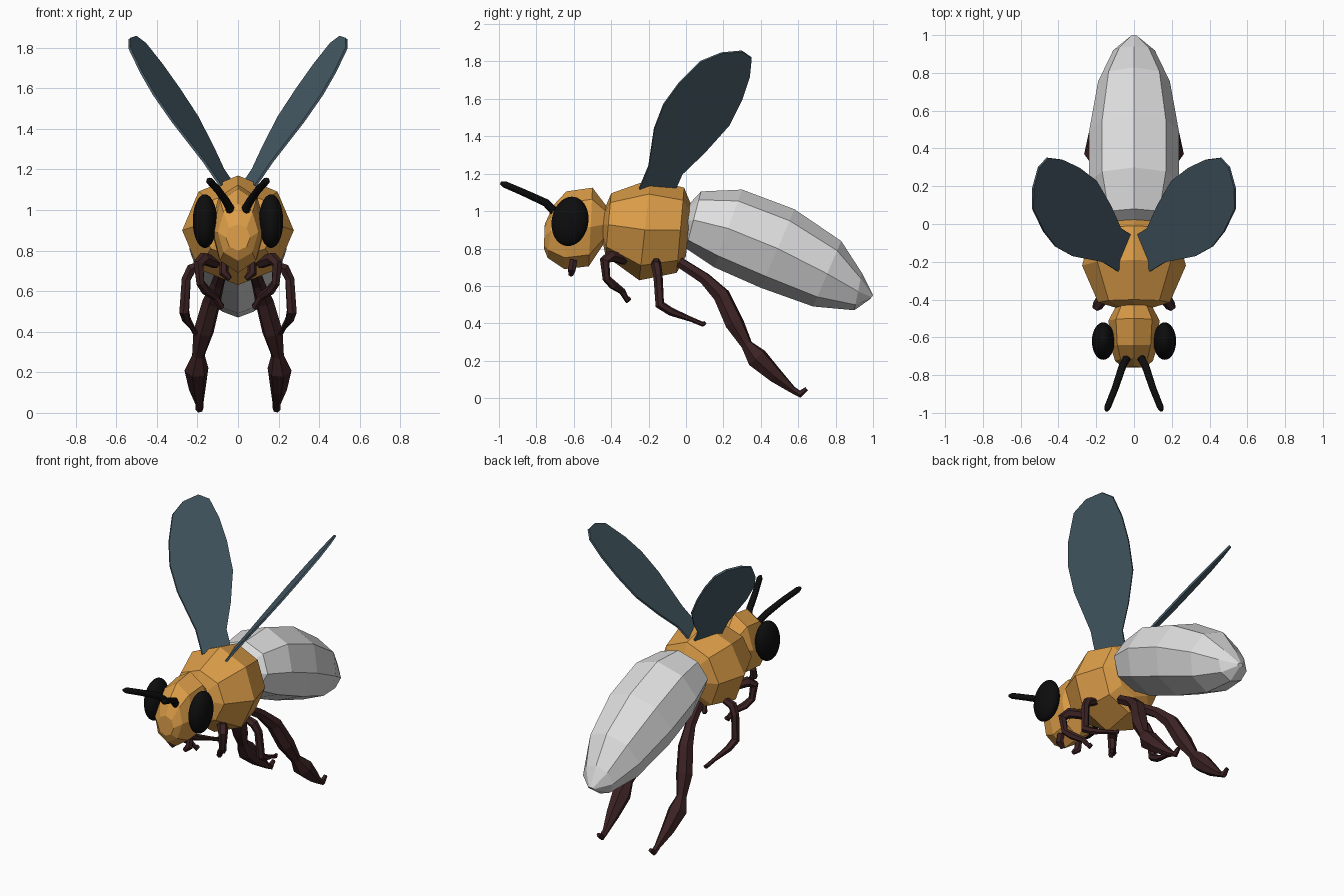
import bpy, bmesh
from math import cos, sin, pi, radians
from mathutils import Vector

cube = bpy.data.objects.get("Cube")
if cube:
    bpy.data.objects.remove(cube)


def material(name, rgb):
    m = bpy.data.materials.new(name)
    m.use_nodes = True
    m.diffuse_color = (*rgb, 1)
    m.node_tree.nodes["Principled BSDF"].inputs["Base Color"].default_value = (*rgb, 1)
    return m


GOLD = material("golden_yellow", (0.72, 0.34, 0.065))
WHITE = material("pale_grey", (0.73, 0.73, 0.73))
TEAL = material("dark_teal", (0.065, 0.11, 0.14))
BROWN = material("dark_red_brown", (0.045, 0.016, 0.017))
BLACK = material("black", (0.004, 0.004, 0.004))


def add_object(name, mesh, mat):
    mesh.materials.clear()
    mesh.materials.append(mat)
    ob = bpy.data.objects.new(name, mesh)
    bpy.context.collection.objects.link(ob)
    return ob


def finish(name, bm, mat, smooth=False):
    bmesh.ops.recalc_face_normals(bm, faces=bm.faces)
    for f in bm.faces:
        f.smooth = smooth
    mesh = bpy.data.meshes.new(name)
    bm.to_mesh(mesh)
    bm.free()
    return add_object(name, mesh, mat)


def body(name, rings, mat, sides=8):
    """Faceted loft; each ring is top y, top z, bottom y, bottom z, half width."""
    bm = bmesh.new()
    loops = []
    for ty, tz, by, bz, w in rings:
        top, bottom = Vector((0, ty, tz)), Vector((0, by, bz))
        mid, up = (top + bottom) / 2, (top - bottom) / 2
        loops.append([bm.verts.new(mid + up * cos(2 * pi * i / sides)
                                   + Vector((w * sin(2 * pi * i / sides), 0, 0)))
                      for i in range(sides)])
    for a, b in zip(loops, loops[1:]):
        for i in range(sides):
            j = (i + 1) % sides
            bm.faces.new((a[i], a[j], b[j], b[i]))
    bm.faces.new(loops[0])
    bm.faces.new(loops[-1])
    return finish(name, bm, mat)


def limb(name, points, mat, side, smooth=False, resolution=1):
    """Tapered tube; each point is x, y, z, radius."""
    cu = bpy.data.curves.new(name + "_path", "CURVE")
    cu.dimensions = "3D"
    cu.bevel_depth = 1
    cu.bevel_resolution = resolution
    cu.use_fill_caps = True
    sp = cu.splines.new("POLY")
    sp.points.add(len(points) - 1)
    for p, (x, y, z, r) in zip(sp.points, points):
        p.co = (x * side, y, z, 1)
        p.radius = r
    sp.use_smooth = smooth
    tmp = bpy.data.objects.new("temporary_path", cu)
    bpy.context.collection.objects.link(tmp)
    bpy.context.view_layer.update()
    mesh = bpy.data.meshes.new_from_object(
        tmp.evaluated_get(bpy.context.evaluated_depsgraph_get()))
    bpy.data.objects.remove(tmp)
    bm = bmesh.new()
    bm.from_mesh(mesh)
    bmesh.ops.remove_doubles(bm, verts=bm.verts, dist=0.0005)
    return finish(name, bm, mat, smooth)


# Body
body("abdomen", [
    (0.01, 1.03, -0.02, 0.86, 0.10), (0.08, 1.105, 0.00, 0.80, 0.19),
    (0.30, 1.115, 0.15, 0.70, 0.238), (0.58, 1.01, 0.40, 0.59, 0.238),
    (0.83, 0.84, 0.68, 0.49, 0.19), (0.94, 0.67, 0.90, 0.47, 0.11),
    (1.00, 0.55, 0.985, 0.53, 0.02)], WHITE)
body("thorax", [
    (-0.44, 1.00, -0.45, 0.86, 0.09), (-0.40, 1.095, -0.43, 0.76, 0.19),
    (-0.19, 1.17, -0.25, 0.63, 0.275), (-0.01, 1.125, -0.05, 0.67, 0.22),
    (0.025, 1.04, 0.00, 0.76, 0.14)], GOLD)
body("head", [
    (-0.755, 0.93, -0.76, 0.80, 0.06), (-0.71, 1.03, -0.74, 0.75, 0.10),
    (-0.64, 1.105, -0.65, 0.69, 0.125), (-0.50, 1.125, -0.52, 0.705, 0.135),
    (-0.42, 1.02, -0.43, 0.84, 0.09)], GOLD)

# Wing outline as y, z; x follows from the slanted wing plane
OUTLINE = [(-0.25, 1.12), (-0.20, 1.24), (-0.17, 1.44), (-0.12, 1.57),
           (-0.04, 1.68), (0.08, 1.80), (0.19, 1.845), (0.30, 1.855),
           (0.35, 1.82), (0.34, 1.72), (0.30, 1.60), (0.23, 1.46),
           (0.10, 1.315), (-0.02, 1.20), (-0.06, 1.11)]


def wing(name, side):
    bm = bmesh.new()
    normal = Vector((1, 0.35, -0.83)).normalized() * 0.006
    layers = []
    for s in (-1, 1):
        layer = []
        for y, z in OUTLINE:
            x = 0.1 + 0.83 * (z - 1.14) - 0.35 * (y + 0.24)
            p = Vector((x, y, z)) + normal * s
            p.x *= side
            layer.append(bm.verts.new(p))
        bm.faces.new(layer)
        layers.append(layer)
    n = len(OUTLINE)
    for i in range(n):
        j = (i + 1) % n
        bm.faces.new((layers[0][i], layers[0][j], layers[1][j], layers[1][i]))
    finish(name, bm, TEAL)


def eye(name, side):
    bm = bmesh.new()
    bmesh.ops.create_uvsphere(bm, u_segments=32, v_segments=20, radius=1)
    ob = finish(name, bm, BLACK, True)
    ob.scale = (0.06, 0.098, 0.133)
    ob.rotation_euler = (radians(-10), 0, 0)
    ob.location = (0.163 * side, -0.62, 0.945)


# Limb paths
FRONT = [(0.11, -0.33, 0.74, 0.03), (0.17, -0.40, 0.76, 0.032),
         (0.195, -0.435, 0.735, 0.028), (0.185, -0.425, 0.64, 0.022),
         (0.16, -0.39, 0.605, 0.024), (0.11, -0.34, 0.57, 0.018),
         (0.085, -0.315, 0.525, 0.018), (0.08, -0.30, 0.535, 0.012)]
MIDDLE = [(0.15, -0.16, 0.74, 0.022), (0.23, -0.16, 0.71, 0.028),
          (0.255, -0.15, 0.66, 0.025), (0.265, -0.14, 0.50, 0.026),
          (0.255, -0.08, 0.462, 0.022), (0.225, 0.03, 0.42, 0.013),
          (0.21, 0.09, 0.395, 0.014), (0.21, 0.105, 0.405, 0.008)]
HIND = [(0.07, -0.04, 0.73, 0.03), (0.10, 0.10, 0.64, 0.034),
        (0.13, 0.19, 0.55, 0.047), (0.17, 0.26, 0.40, 0.052),
        (0.195, 0.325, 0.285, 0.032), (0.205, 0.38, 0.215, 0.06),
        (0.20, 0.48, 0.12, 0.042), (0.19, 0.57, 0.045, 0.02),
        (0.19, 0.61, 0.021, 0.02), (0.19, 0.645, 0.05, 0.012)]
ANTENNA = [(0.04, -0.69, 0.97, 0.02), (0.04, -0.715, 1.01, 0.022),
           (0.06, -0.75, 1.045, 0.021), (0.10, -0.87, 1.10, 0.019),
           (0.14, -0.97, 1.143, 0.018), (0.146, -0.99, 1.15, 0.009)]
MANDIBLE = [(0.07, -0.60, 0.74, 0.022), (0.07, -0.61, 0.69, 0.024),
            (0.04, -0.615, 0.66, 0.014)]

# Mirrored parts
for label, side in (("left", 1), ("right", -1)):
    wing(label + "_wing", side)
    eye(label + "_eye", side)
    for part, path in (("front_leg", FRONT), ("middle_leg", MIDDLE),
                       ("hind_leg", HIND), ("mandible", MANDIBLE)):
        limb(label + "_" + part, path, BROWN, side)
    limb(label + "_antenna", ANTENNA, BLACK, side, True, 2)
